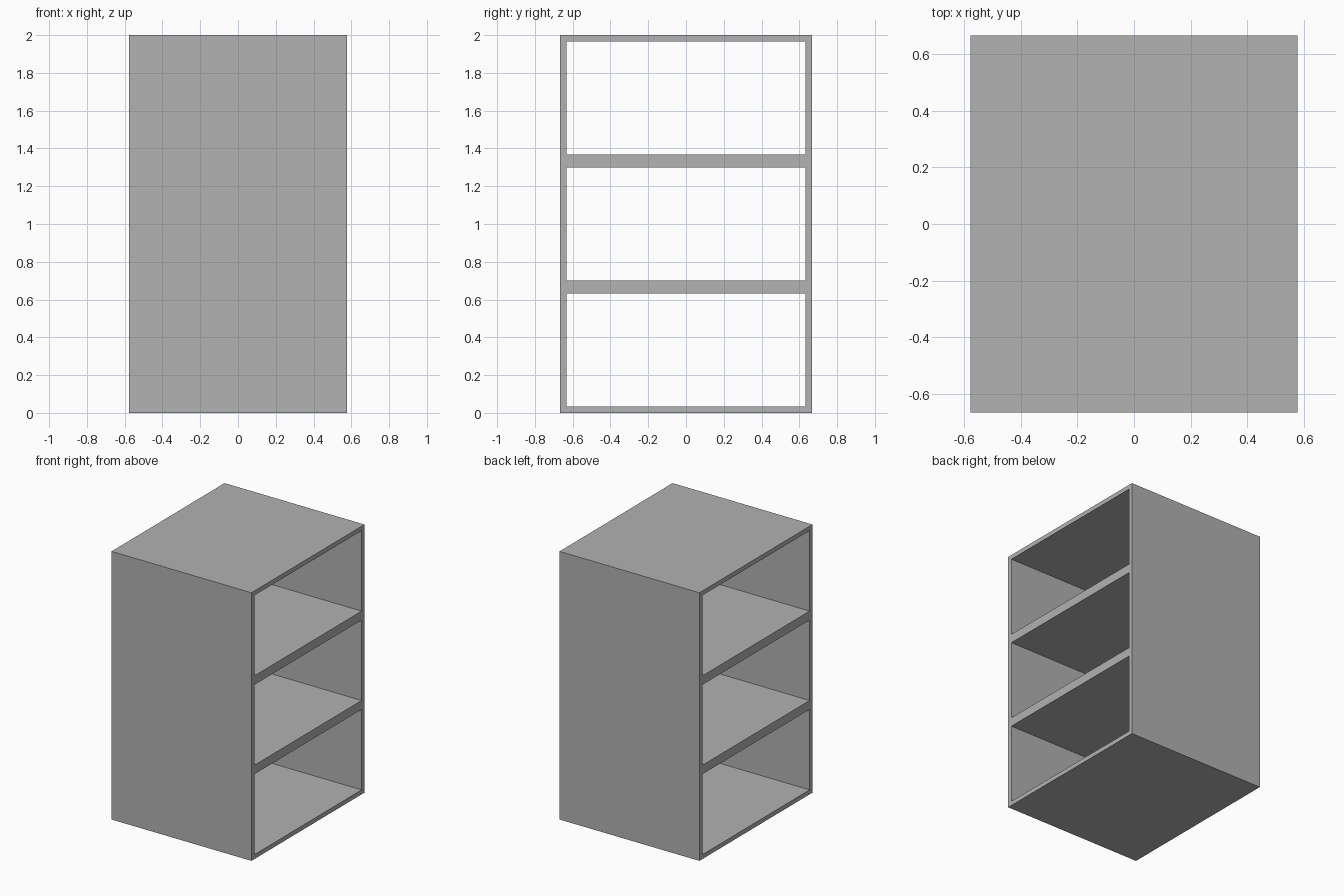
import bpy, bmesh

cube = bpy.data.objects.get("Cube")
if cube:
    bpy.data.objects.remove(cube, do_unlink=True)

WIDTH, DEPTH, HEIGHT = 1.154, 1.332, 2.0
BAYS = 3
BOARD = 0.0335
BAY = HEIGHT / BAYS

# One flat grey
grey = bpy.data.materials.new("plain_grey")
grey.use_nodes = True
colour = (0.445, 0.445, 0.445, 1)
grey.diffuse_color = colour
grey.node_tree.nodes["Principled BSDF"].inputs["Base Color"].default_value = colour

# Cut lines of the frame: side panels across, boards and bays upward
ys = [-DEPTH / 2, -DEPTH / 2 + BOARD, DEPTH / 2 - BOARD, DEPTH / 2]
zs = [0]
for i in range(BAYS):
    zs += [i * BAY + BOARD, (i + 1) * BAY - BOARD]
zs.append(HEIGHT)

# Frame profile with an open bay between each pair of boards
bm = bmesh.new()
grid = [[bm.verts.new((-WIDTH / 2, y, z)) for z in zs] for y in ys]
for i in range(len(ys) - 1):
    for j in range(len(zs) - 1):
        if i == 1 and j % 2 == 1:
            continue
        bm.faces.new((grid[i][j], grid[i + 1][j], grid[i + 1][j + 1], grid[i][j + 1]))

# Extrude the profile across the width, open at both ends
result = bmesh.ops.extrude_face_region(bm, geom=bm.faces[:], use_keep_orig=True)
moved = [v for v in result["geom"] if isinstance(v, bmesh.types.BMVert)]
bmesh.ops.translate(bm, verts=moved, vec=(WIDTH, 0, 0))
bmesh.ops.recalc_face_normals(bm, faces=bm.faces[:])

mesh = bpy.data.meshes.new("shelf_frame")
bm.to_mesh(mesh)
bm.free()
mesh.materials.append(grey)
frame = bpy.data.objects.new("shelf_frame", mesh)
bpy.context.collection.objects.link(frame)
